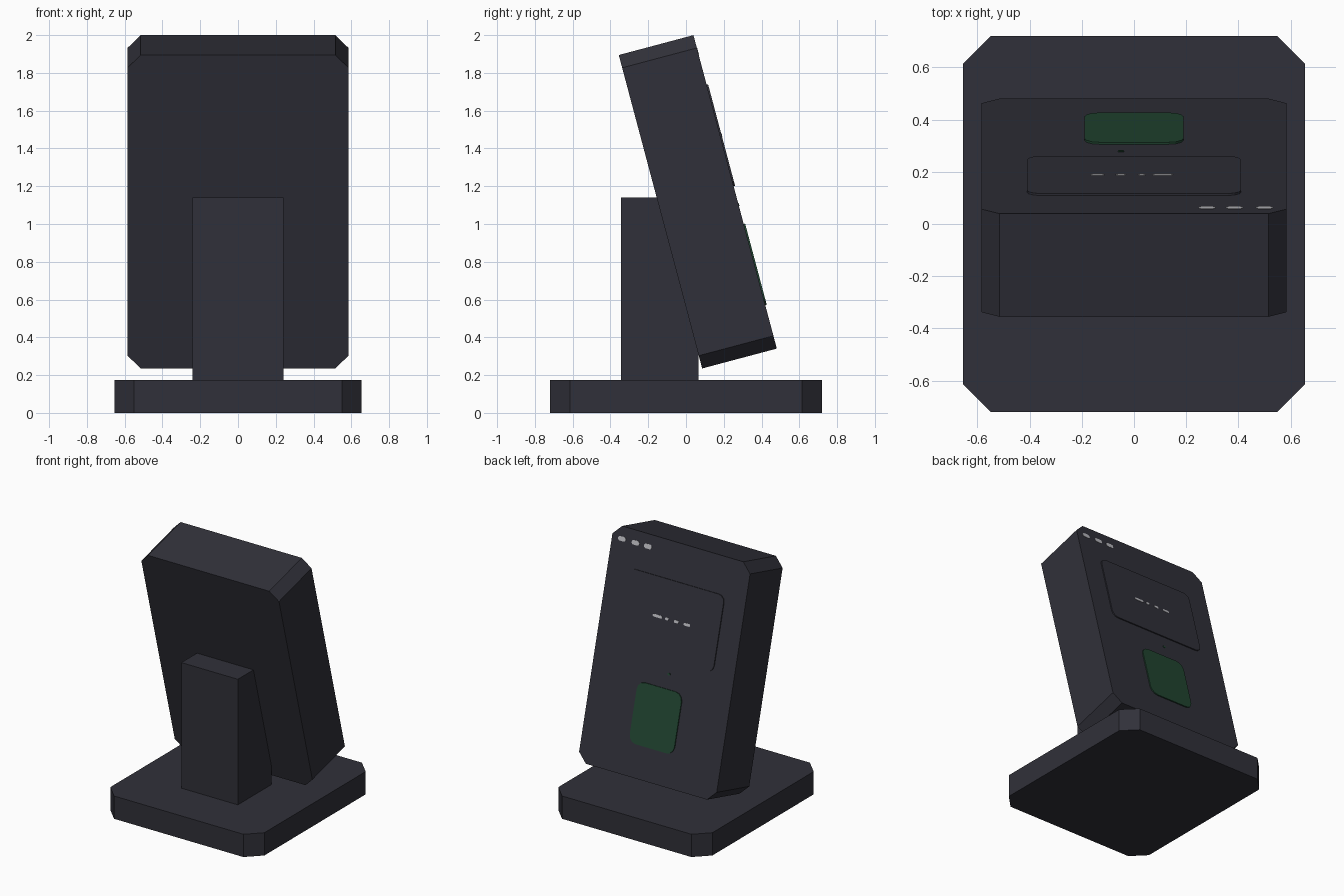
import bpy, bmesh, math
from mathutils import Matrix

if "Cube" in bpy.data.objects:
    bpy.data.objects.remove(bpy.data.objects["Cube"])


def material(name, rgb):
    m = bpy.data.materials.new(name)
    m.diffuse_color = (*rgb, 1)
    m.use_nodes = True
    m.node_tree.nodes["Principled BSDF"].inputs["Base Color"].default_value = m.diffuse_color
    return m


CHARCOAL = material("charcoal", (0.030, 0.030, 0.041))
GREEN = material("dark green", (0.015, 0.060, 0.031))
GREY = material("light grey", (0.50, 0.50, 0.53))

# Frame of the leaning body: local x = width, y = outward face, z = along its height
LEAN = Matrix.Translation((0, 0.0625, 1.1175)) @ Matrix.Rotation(math.radians(14.9), 4, 'X')
FLAT = Matrix.Translation((0, 0, 0.0875)) @ Matrix.Rotation(math.radians(90), 4, 'X')
FACE = 0.2045  # half thickness of the leaning body


def outline(w, h, r, steps):
    """Rectangle in x/z with cut (steps=1) or rounded corners."""
    pts = []
    for k, (sx, sz) in enumerate([(1, 1), (-1, 1), (-1, -1), (1, -1)]):
        for i in range(steps + 1):
            a = math.pi / 2 * (k + i / steps)
            pts.append((sx * (w / 2 - r) + r * math.cos(a), sz * (h / 2 - r) + r * math.sin(a)))
    return pts


def slab(name, w, h, y0, y1, r, steps, mat, frame, x=0, z=0):
    """Extrude an outline from y0 to y1 inside the given frame."""
    bm = bmesh.new()
    face = bm.faces.new([bm.verts.new((x + px, y0, z + pz)) for px, pz in outline(w, h, r, steps)])
    ext = bmesh.ops.extrude_face_region(bm, geom=[face])
    bmesh.ops.translate(bm, vec=(0, y1 - y0, 0),
                        verts=[v for v in ext["geom"] if isinstance(v, bmesh.types.BMVert)])
    bmesh.ops.recalc_face_normals(bm, faces=bm.faces)
    bm.transform(frame)
    me = bpy.data.meshes.new(name)
    bm.to_mesh(me)
    bm.free()
    me.materials.append(mat)
    ob = bpy.data.objects.new(name, me)
    bpy.context.collection.objects.link(ob)
    return ob


# Base plate with cut corners
slab("base", 1.31, 1.44, -0.0875, 0.0875, 0.105, 1, CHARCOAL, FLAT)

# Upright support post
bpy.ops.mesh.primitive_cube_add(size=1, location=(0, -0.14, 0.655))
post = bpy.context.object
post.name = "support_post"
post.scale = (0.48, 0.41, 0.97)
post.data.materials.append(CHARCOAL)

# Leaning body
slab("body", 1.17, 1.717, -FACE, FACE, 0.07, 1, CHARCOAL, LEAN)

# Raised display panel and green button
slab("display_panel", 0.82, 0.556, FACE - 0.001, FACE + 0.008, 0.05, 3, CHARCOAL, LEAN, z=0.309)
slab("green_button", 0.38, 0.444, FACE - 0.001, FACE + 0.008, 0.06, 3, GREEN, LEAN, z=-0.398)

# Small indicator light above the button
slab("indicator_light", 0.024, 0.016, FACE - 0.001, FACE + 0.003, 0.006, 2, GREEN, LEAN, x=-0.05, z=-0.07)

# Pale status marks in the upper corner
for i, x in enumerate((0.50, 0.385, 0.28)):
    slab(f"status_mark_{i + 1}", 0.065, 0.034, FACE - 0.001, FACE + 0.002, 0.016, 3, GREY, LEAN, x=x, z=0.77)

# Pale dashes across the display
for i, (x, w) in enumerate(((0.11, 0.08), (0.03, 0.03), (-0.05, 0.04), (-0.14, 0.055))):
    slab(f"display_dash_{i + 1}", w, 0.02, FACE + 0.007, FACE + 0.010, 0.009, 2, GREY, LEAN, x=x, z=0.31)
